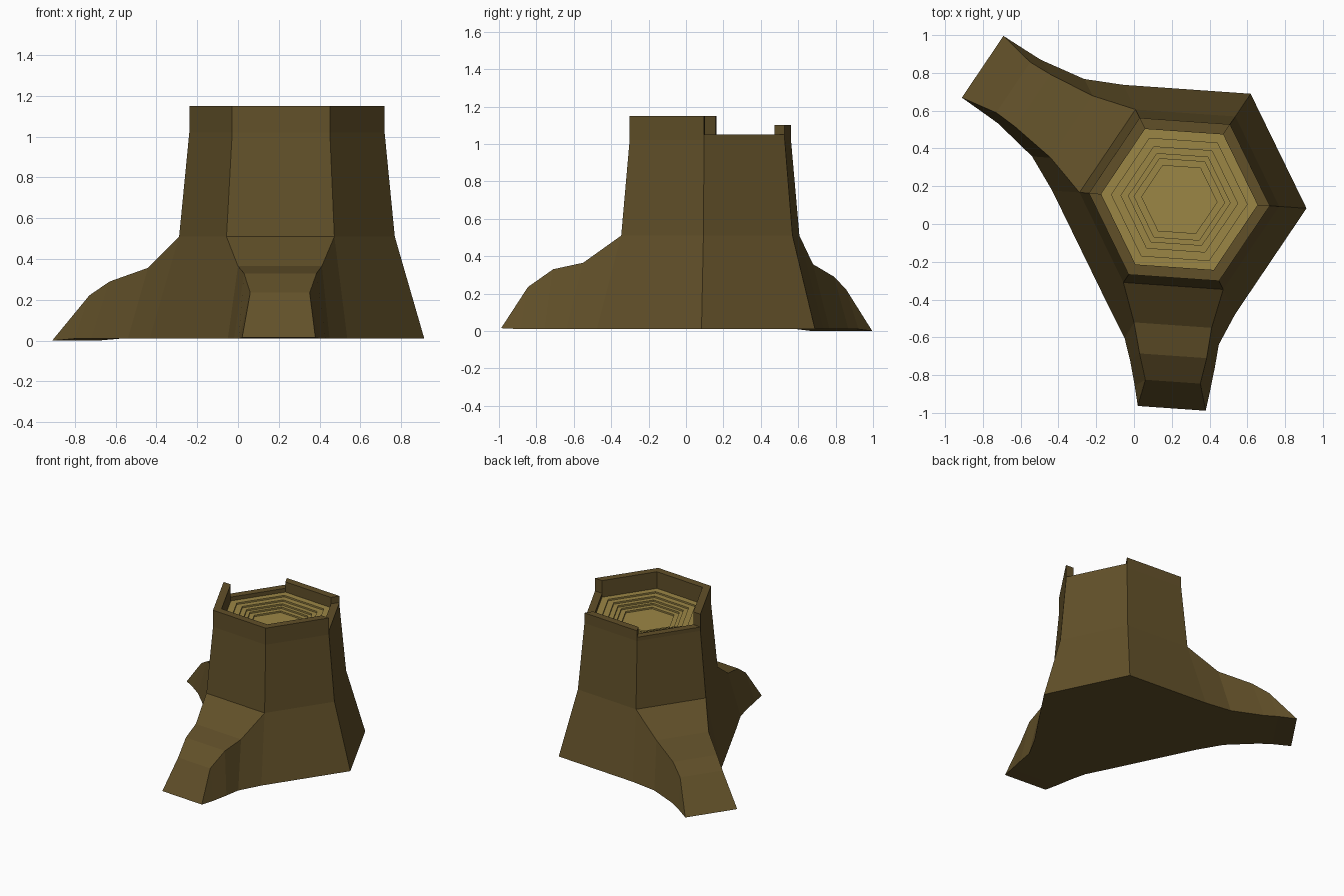
import bpy, bmesh, math

if "Cube" in bpy.data.objects:
    bpy.data.objects.remove(bpy.data.objects["Cube"])

CX, CY, START = 0.24, 0.13, -4.0   # trunk axis and hexagon rotation


def material(name, rgb):
    m = bpy.data.materials.new(name)
    m.diffuse_color = (*rgb, 1)
    m.use_nodes = True
    m.node_tree.nodes["Principled BSDF"].inputs["Base Color"].default_value = m.diffuse_color
    return m


def hexv(i, r, z):
    a = math.radians(START + 60 * (i % 6))
    return (CX + r * math.cos(a), CY + r * math.sin(a), z)


class Builder:
    """Collects faces, sharing vertices that coincide."""
    def __init__(self):
        self.bm, self.seen = bmesh.new(), {}

    def vert(self, p):
        key = tuple(round(c, 3) for c in p)
        if key not in self.seen:
            self.seen[key] = self.bm.verts.new(p)
        return self.seen[key]

    def face(self, *pts):
        vs = list(dict.fromkeys(self.vert(p) for p in pts))
        if len(vs) > 2 and not self.bm.faces.get(vs):
            self.bm.faces.new(vs)

    def finish(self, name, mat):
        bmesh.ops.recalc_face_normals(self.bm, faces=self.bm.faces[:])
        me = bpy.data.meshes.new(name)
        self.bm.to_mesh(me)
        self.bm.free()
        me.materials.append(mat)
        ob = bpy.data.objects.new(name, me)
        bpy.context.collection.objects.link(ob)


bark = material("bark", (0.12, 0.08, 0.022))
wood = material("cut_wood", (0.33, 0.24, 0.06))

# Root sections: top reach, top half width, top z, bottom reach, bottom half width, sideways shift
first = (0.53 * math.cos(math.pi / 6), 0.265, 0.51,
         0.675 * math.cos(math.pi / 6), 0.3375, 0)
roots = {
    2: [first, (0.688, 0.198, 0.357, 0.774, 0.247, 0), (0.936, 0.167, 0.29, 1.02, 0.203, 0),
        (1.06, 0.161, 0.222, 1.12, 0.20, 0), (1.256, 0.197, 0.0, 1.256, 0.197, 0)],
    4: [first, (0.666, 0.206, 0.365, 0.752, 0.25, 0.012), (0.828, 0.178, 0.33, 0.87, 0.225, 0.025),
        (0.965, 0.146, 0.235, 1.0, 0.20, 0.033), (1.106, 0.18, 0.015, 1.106, 0.18, 0.037)],
}

# Trunk: flared hexagonal body
b = Builder()
rings = [(0.675, 0.01), (0.53, 0.51), (0.48, 1.02)]
for i in range(6):
    for k in range(2):
        if k == 0 and i in roots:
            continue
        (r0, z0), (r1, z1) = rings[k], rings[k + 1]
        b.face(hexv(i, r0, z0), hexv(i + 1, r0, z0), hexv(i + 1, r1, z1), hexv(i, r1, z1))
b.face(*[hexv(i, 0.675, 0.01) for i in range(6)])

# Roots lofted out of two trunk sides
for side, sections in roots.items():
    a = math.radians(START + 60 * side + 30)
    c, s = math.cos(a), math.sin(a)

    def place(u, v, z):
        return (CX + u * c - v * s, CY + u * s + v * c, z)

    loops = []
    for n, (ut, wt, zt, ub, wb, sh) in enumerate(sections):
        zb = zt if n == len(sections) - 1 else 0.01
        loops.append([place(ub, sh - wb, zb), place(ub, sh + wb, zb),
                      place(ut, sh + wt, zt), place(ut, sh - wt, zt)])
    for p, q in zip(loops, loops[1:]):
        for j in range(4):
            k = (j + 1) % 4
            b.face(p[j], p[k], q[k], q[j])

# Broken rim with a different height on each side
heights = [1.05, 1.10, 1.05, 1.15, 1.15, 1.15]
RO, RI, LOW = 0.48, 0.415, 1.02
for i, h in enumerate(heights):
    b.face(hexv(i, RO, LOW), hexv(i + 1, RO, LOW), hexv(i + 1, RO, h), hexv(i, RO, h))
    b.face(hexv(i, RO, h), hexv(i + 1, RO, h), hexv(i + 1, RI, h), hexv(i, RI, h))
    b.face(hexv(i, RI, LOW), hexv(i + 1, RI, LOW), hexv(i + 1, RI, h), hexv(i, RI, h))
    g = heights[i - 1]
    if g != h:
        b.face(hexv(i, RO, g), hexv(i, RI, g), hexv(i, RI, h), hexv(i, RO, h))
b.finish("stump_trunk_with_roots", bark)

# Cut top with growth rings stepping down to the middle
w = Builder()
radii = [0.415, 0.36, 0.31, 0.27, 0.24, 0.20]
z = 1.02
for n, r in enumerate(radii):
    if n == len(radii) - 1:
        w.face(*[hexv(i, r, z) for i in range(6)])
        break
    q = radii[n + 1]
    for i in range(6):
        w.face(hexv(i, r, z), hexv(i + 1, r, z), hexv(i + 1, q, z), hexv(i, q, z))
        w.face(hexv(i, q, z), hexv(i + 1, q, z),
               hexv(i + 1, q, z - 0.012), hexv(i, q, z - 0.012))
    z -= 0.012
w.finish("cut_top_growth_rings", wood)
